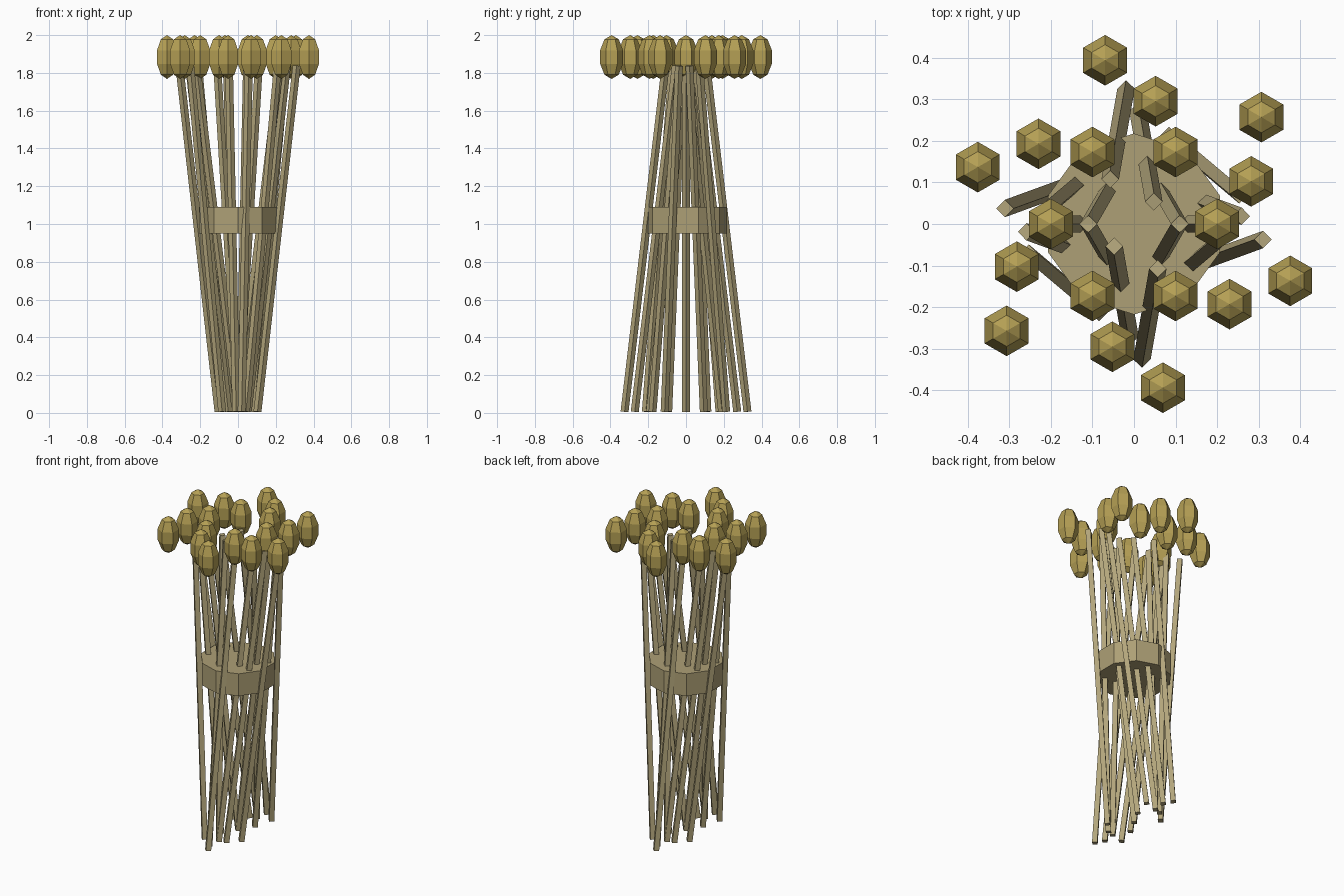
import bpy, bmesh
from math import sin, cos, radians
from mathutils import Matrix, Euler

if "Cube" in bpy.data.objects:
    bpy.data.objects.remove(bpy.data.objects["Cube"])


def material(name, color):
    m = bpy.data.materials.new(name)
    m.diffuse_color = (*color, 1)
    m.use_nodes = True
    m.node_tree.nodes["Principled BSDF"].inputs["Base Color"].default_value = m.diffuse_color
    return m


def add_object(name, bm, mat):
    mesh = bpy.data.meshes.new(name)
    bm.to_mesh(mesh)
    bm.free()
    mesh.materials.append(mat)
    ob = bpy.data.objects.new(name, mesh)
    bpy.context.collection.objects.link(ob)
    return ob


def cylinder(bm, sides, r, depth, matrix):
    bmesh.ops.create_cone(bm, cap_ends=True, segments=sides, radius1=r,
                          radius2=r, depth=depth, matrix=matrix)


straw = material("straw", (0.45, 0.38, 0.20))
grain = material("grain", (0.46, 0.35, 0.09))
twine = material("twine", (0.42, 0.35, 0.18))

TILT = 0.12
for i in range(18):
    a = radians(20 * i)
    head_r = 0.2 + 0.1 * (i % 3)
    stalk_r = 0.55 * head_r

    # Square stalk, leaning outward in x and inward in y
    bm = bmesh.new()
    lean = Euler((TILT * sin(a), TILT * cos(a), 0)).to_matrix().to_4x4()
    place = Matrix.Translation((stalk_r * cos(a), stalk_r * sin(a), 0.922))
    cylinder(bm, 4, 0.021, 1.845, place @ lean)
    add_object(f"stalk_{i + 1}", bm, straw)

    # Faceted ear of grain
    bm = bmesh.new()
    place = Matrix.Translation((head_r * cos(a), head_r * sin(a), 1.884))
    bmesh.ops.create_uvsphere(bm, u_segments=6, v_segments=5, radius=1,
                              matrix=place @ Matrix.Diagonal((0.064, 0.064, 0.116, 1)))
    add_object(f"grain_head_{i + 1}", bm, grain)

# Ten-sided band tying the sheaf
bm = bmesh.new()
cylinder(bm, 10, 0.218, 0.14, Matrix.Translation((0, 0, 1.02)))
add_object("tie_band", bm, twine)
